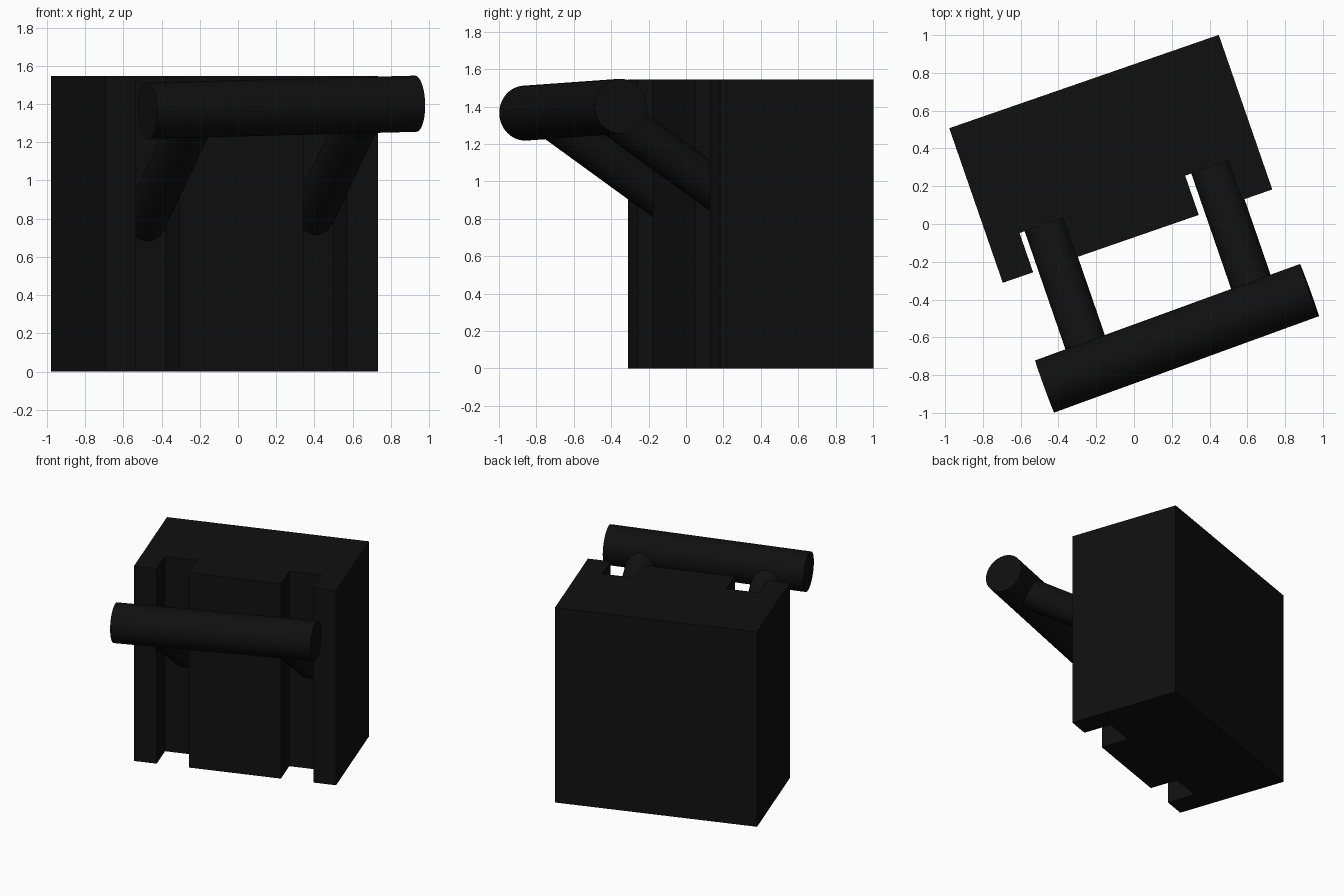
import bpy, bmesh, math
from mathutils import Matrix, Vector

if "Cube" in bpy.data.objects:
    bpy.data.objects.remove(bpy.data.objects["Cube"])

mat = bpy.data.materials.new("black")
mat.diffuse_color = (0.005, 0.005, 0.005, 1)
mat.use_nodes = True
mat.node_tree.nodes["Principled BSDF"].inputs["Base Color"].default_value = mat.diffuse_color


def finish(name, bm, matrix):
    bmesh.ops.recalc_face_normals(bm, faces=bm.faces)
    me = bpy.data.meshes.new(name)
    bm.to_mesh(me)
    bm.free()
    ob = bpy.data.objects.new(name, me)
    bpy.context.collection.objects.link(ob)
    ob.matrix_world = matrix
    me.materials.append(mat)
    return ob


def rod(name, a, b, radius, frame):
    """Smooth capped cylinder between two points of a frame."""
    a, b = Vector(a), Vector(b)
    bm = bmesh.new()
    bmesh.ops.create_cone(bm, cap_ends=True, segments=64, radius1=radius,
                          radius2=radius, depth=(b - a).length)
    turn = (b - a).to_track_quat('Z', 'Y').to_matrix().to_4x4()
    ob = finish(name, bm, frame @ Matrix.Translation((a + b) / 2) @ turn)
    bpy.ops.object.select_all(action='DESELECT')
    ob.select_set(True)
    bpy.context.view_layer.objects.active = ob
    bpy.ops.object.shade_smooth_by_angle(angle=math.radians(35))


# Block with two full-height slots in its front, extruded from a mirrored plan
W, D, H, SLOT = 0.755, 0.433, 1.545, 0.22
half = [(0.343, -D), (0.343, -D + SLOT), (0.585, -D + SLOT),
        (0.585, -D), (W, -D), (W, D)]
plan = half + [(-x, y) for x, y in reversed(half)]
bm = bmesh.new()
base = bm.faces.new([bm.verts.new((x, y, 0)) for x, y in plan])
top = bmesh.ops.extrude_face_region(bm, geom=[base], use_keep_orig=True)["geom"]
bmesh.ops.translate(bm, vec=(0, 0, H),
                    verts=[g for g in top if isinstance(g, bmesh.types.BMVert)])
finish("slotted_block", bm, Matrix.Translation((-0.123, 0.345, 0))
       @ Matrix.Rotation(math.radians(19.1), 4, 'Z'))

# Handle: slightly tilted cross bar with two sloping arms ending inside the slots
frame = (Matrix.Translation((0.228, -0.605, 1.383))
         @ Matrix.Rotation(math.radians(20), 4, 'Z')
         @ Matrix.Rotation(math.radians(-1.4), 4, 'Y'))
rod("cross_bar", (-0.746, 0, 0), (0.746, 0, 0), 0.147, frame)
for side, x in (("left", -0.467), ("right", 0.467)):
    rod(side + "_arm", (x, 0, 0), (x, 0.9, -0.9 * math.tan(math.radians(34.5))),
        0.111, frame)
